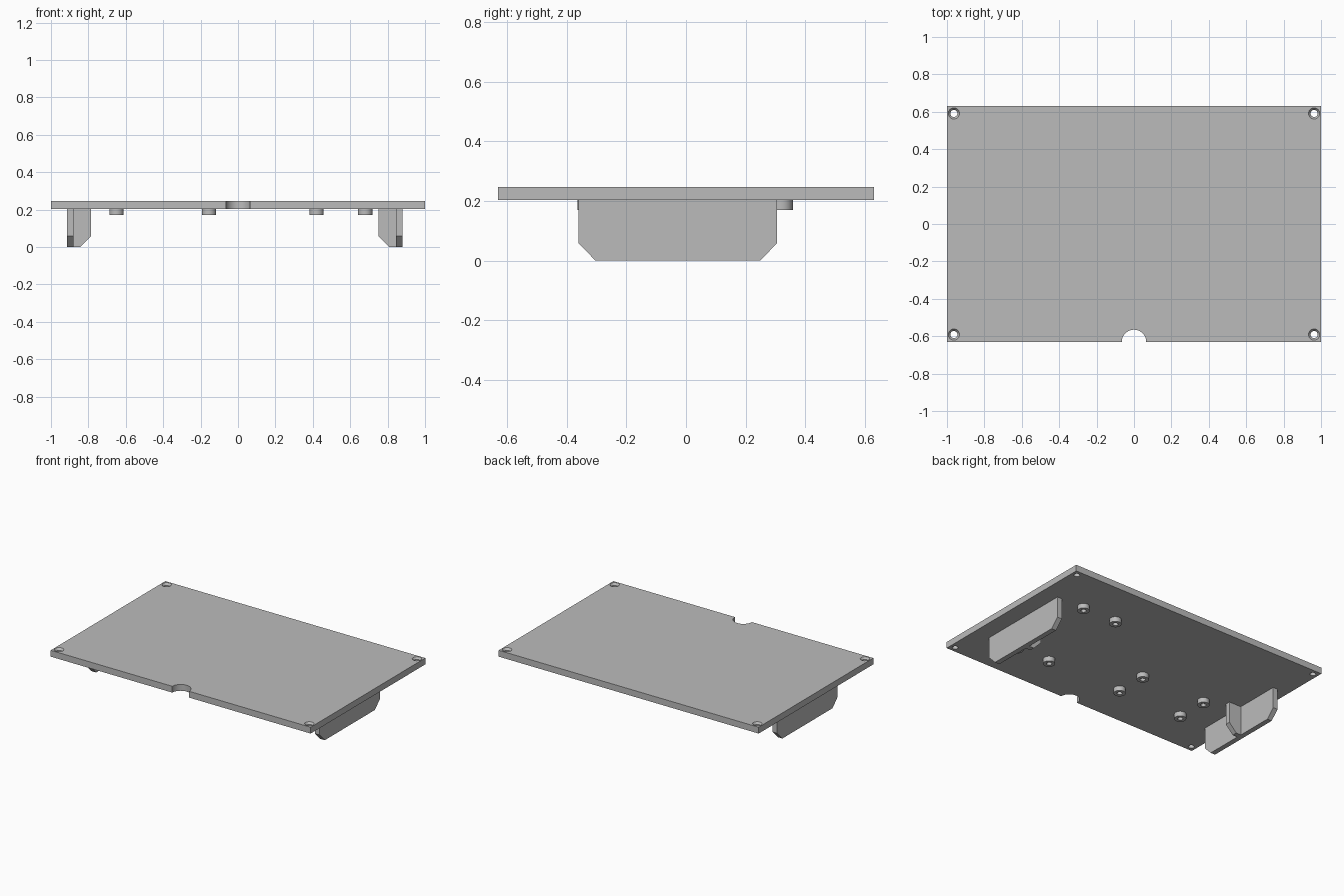
import bpy, bmesh, math

if "Cube" in bpy.data.objects:
    bpy.data.objects.remove(bpy.data.objects["Cube"])

PLATE_BOTTOM, PLATE_TOP = 0.203, 0.247

grey = bpy.data.materials.new("plain grey")
grey.diffuse_color = (0.50, 0.50, 0.50, 1)
grey.use_nodes = True
grey.node_tree.nodes["Principled BSDF"].inputs["Base Color"].default_value = grey.diffuse_color


def finish(bm, name):
    bmesh.ops.recalc_face_normals(bm, faces=bm.faces)
    mesh = bpy.data.meshes.new(name)
    bm.to_mesh(mesh)
    bm.free()
    mesh.materials.append(grey)
    obj = bpy.data.objects.new(name, mesh)
    bpy.context.collection.objects.link(obj)
    return obj


def smooth(obj):
    bpy.ops.object.select_all(action='DESELECT')
    bpy.context.view_layer.objects.active = obj
    obj.select_set(True)
    bpy.ops.object.shade_smooth_by_angle(angle=math.radians(30))


def extrude(name, points, offset):
    """Solid made by pushing a flat outline along an offset."""
    bm = bmesh.new()
    face = bm.faces.new([bm.verts.new(p) for p in points])
    new = bmesh.ops.extrude_face_region(bm, geom=[face])["geom"]
    bmesh.ops.translate(bm, vec=offset, verts=[v for v in new if isinstance(v, bmesh.types.BMVert)])
    return finish(bm, name)


def lathe(name, profile, x, y, closed, sides=32):
    """Solid of revolution from (radius, z) points, capped or ring-shaped."""
    bm = bmesh.new()
    rings = [[bm.verts.new((x + r * math.cos(math.tau * i / sides),
                            y + r * math.sin(math.tau * i / sides), z))
              for i in range(sides)] for r, z in profile]
    pairs = list(zip(rings, rings[1:]))
    if closed:
        pairs.append((rings[-1], rings[0]))
    else:
        bm.faces.new(rings[0])
        bm.faces.new(rings[-1])
    for a, b in pairs:
        for i in range(sides):
            j = (i + 1) % sides
            bm.faces.new((a[i], a[j], b[j], b[i]))
    return finish(bm, name)


def cut(target, cutter):
    mod = target.modifiers.new("cut", 'BOOLEAN')
    mod.operation, mod.solver, mod.object = 'DIFFERENCE', 'EXACT', cutter
    bpy.context.view_layer.objects.active = target
    bpy.ops.object.modifier_apply(modifier=mod.name)
    bpy.data.objects.remove(cutter, do_unlink=True)


# Base plate with a half-round notch in the front edge
outline = [(1, -0.63), (1, 0.63), (-1, 0.63), (-1, -0.63)]
outline += [(-0.065 * math.cos(math.pi * i / 24), -0.63 + 0.065 * math.sin(math.pi * i / 24))
            for i in range(25)]
plate = extrude("base_plate", [(x, y, PLATE_BOTTOM) for x, y in outline],
                (0, 0, PLATE_TOP - PLATE_BOTTOM))

# Countersunk screw holes in the corners
for sx in (-1, 1):
    for sy in (-1, 1):
        cut(plate, lathe("screw_hole", [(0.019, 0.15), (0.019, 0.233), (0.03, PLATE_TOP),
                                        (0.03, 0.3)], sx * 0.963, sy * 0.591, False))
smooth(plate)

# Hollow mounting bosses under the plate
BOSSES = [(0.68, 0.32), (0.42, 0.32), (0.68, -0.325), (0.42, -0.325),
          (-0.155, -0.1), (-0.155, -0.325), (-0.65, -0.1), (-0.65, -0.325)]
for x, y in BOSSES:
    smooth(lathe("mounting_boss", [(0.038, PLATE_BOTTOM), (0.038, 0.17), (0.017, 0.17),
                                   (0.017, PLATE_BOTTOM)], x, y, True))

# Legs with chamfered lower corners, each braced by a rib pointing inward
leg = [(-0.36, PLATE_BOTTOM), (-0.36, 0.058), (-0.303, 0), (0.248, 0),
       (0.305, 0.058), (0.305, PLATE_BOTTOM)]
for name, outer, inward in (("left", -0.915, 1), ("right", 0.88, -1)):
    extrude(name + "_leg", [(outer, y, z) for y, z in leg], (inward * 0.035, 0, 0))
    rib = [(0.035, PLATE_BOTTOM), (0.035, 0), (0.072, 0), (0.128, 0.057), (0.128, PLATE_BOTTOM)]
    extrude(name + "_rib", [(outer + inward * d, -0.045, z) for d, z in rib], (0, 0.035, 0))
